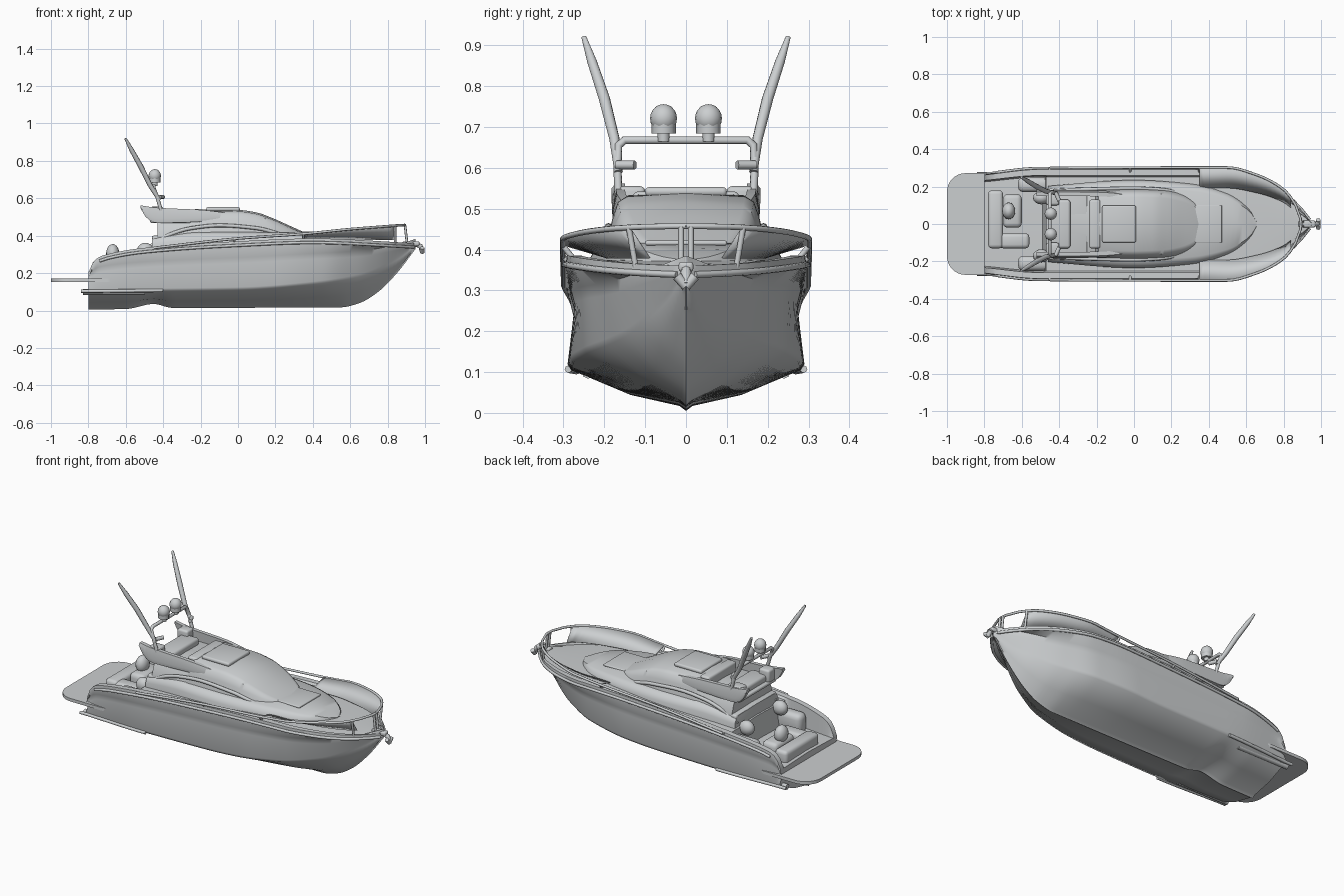
import bpy, bmesh, math
from mathutils import Vector

if "Cube" in bpy.data.objects:
    bpy.data.objects.remove(bpy.data.objects["Cube"])

GREY = (0.6, 0.62, 0.63, 1)
paint = bpy.data.materials.new("light_grey")
paint.use_nodes = True
paint.diffuse_color = GREY
paint.node_tree.nodes["Principled BSDF"].inputs["Base Color"].default_value = GREY


def curve(*pts):
    """Smooth, non-overshooting function through the given (x, value) pairs."""
    n = len(pts)
    d = [(pts[i + 1][1] - pts[i][1]) / (pts[i + 1][0] - pts[i][0]) for i in range(n - 1)]
    m = [d[0]] + [2 * a * b / (a + b) if a * b > 0 else 0 for a, b in zip(d, d[1:])] + [d[-1]]

    def value(x):
        x = min(max(x, pts[0][0]), pts[-1][0])
        i = max(k for k in range(n - 1) if k == 0 or pts[k][0] <= x)
        h = pts[i + 1][0] - pts[i][0]
        t = (x - pts[i][0]) / h
        u = 1 - t
        return (u * u * (1 + 2 * t) * pts[i][1] + t * t * (3 - 2 * t) * pts[i + 1][1]
                + h * t * u * (u * m[i] - t * m[i + 1]))
    return value


def finish(ob, angle=35):
    bpy.ops.object.select_all(action='DESELECT')
    ob.select_set(True)
    bpy.context.view_layer.objects.active = ob
    bpy.ops.object.shade_smooth_by_angle(angle=math.radians(angle))
    return ob


def from_bmesh(name, bm, angle=35):
    bmesh.ops.recalc_face_normals(bm, faces=bm.faces)
    me = bpy.data.meshes.new(name)
    bm.to_mesh(me)
    bm.free()
    me.materials.append(paint)
    ob = bpy.data.objects.new(name, me)
    bpy.context.collection.objects.link(ob)
    return finish(ob, angle)


def skin(name, rings, angle=40):
    """Join closed rings of points into a capped solid."""
    bm = bmesh.new()
    rings = [[bm.verts.new(p) for p in ring] for ring in rings]
    for a, b in zip(rings, rings[1:]):
        for j in range(len(a)):
            bm.faces.new((a[j], a[j - 1], b[j - 1], b[j]))
    bm.faces.new(rings[0])
    bm.faces.new(rings[-1])
    return from_bmesh(name, bm, angle)


def loft(name, xs, half, angle=40):
    """Skin mirrored half sections half(x) -> [(y, z)] running from bottom to top centre."""
    rings = []
    for x in xs:
        h = half(x)
        rings.append([(x, y, z) for y, z in h + [(-y, z) for y, z in reversed(h[1:-1])]])
    return skin(name, rings, angle)


def box(name, lo, hi, bevel=0.01, upright=False, segments=3):
    bm = bmesh.new()
    bmesh.ops.create_cube(bm, size=1)
    lo, hi = Vector(lo), Vector(hi)
    for v in bm.verts:
        v.co = (lo + hi) / 2 + Vector(a * b for a, b in zip(v.co, hi - lo))
    edges = [e for e in bm.edges if not upright
             or abs(e.verts[0].co.z - e.verts[1].co.z) > 0.001]
    bmesh.ops.bevel(bm, geom=edges, offset=bevel, segments=segments,
                    affect='EDGES', profile=0.5)
    return from_bmesh(name, bm)


def ball(name, at, scale):
    bm = bmesh.new()
    bmesh.ops.create_uvsphere(bm, u_segments=16, v_segments=10, radius=1)
    for v in bm.verts:
        v.co = Vector(at) + Vector(a * b for a, b in zip(v.co, scale))
    return from_bmesh(name, bm, 60)


def tube(name, pts, r, radii=None):
    cu = bpy.data.curves.new(name, 'CURVE')
    cu.dimensions = '3D'
    cu.bevel_depth, cu.bevel_resolution, cu.use_fill_caps = r, 2, True
    sp = cu.splines.new('POLY')
    sp.points.add(len(pts) - 1)
    for i, (p, q) in enumerate(zip(sp.points, pts)):
        p.co = (*q, 1)
        p.radius = radii[i] if radii else 1
    cu.materials.append(paint)
    ob = bpy.data.objects.new(name, cu)
    bpy.context.collection.objects.link(ob)
    bpy.ops.object.select_all(action='DESELECT')
    ob.select_set(True)
    bpy.context.view_layer.objects.active = ob
    bpy.ops.object.convert(target='MESH')
    return finish(bpy.context.object, 60)


def span(a, b, n):
    return [a + (b - a) * i / n for i in range(n + 1)]


# Hull lines
keel = curve((-.8, .005), (-.6, .008), (-.45, .035), (-.35, .014), (.55, .017),
             (.65, .04), (.75, .1), (.85, .2), (.95, .33))
chine_y = curve((-.8, .27), (-.4, .29), (.2, .285), (.45, .25), (.62, .18),
                (.75, .11), (.85, .05), (.95, .003))
chine_z = curve((-.8, .1), (0, .11), (.4, .14), (.65, .18), (.85, .27), (.95, .345))
sheer_y = curve((-.8, .265), (-.5, .295), (.3, .295), (.5, .285), (.65, .245),
                (.8, .165), (.9, .07), (.95, .006))
sheer_z = curve((-.8, .2), (-.77, .265), (-.72, .295), (-.5, .335), (0, .37),
                (.4, .385), (.95, .36))


def hull_section(x):
    cy, cz, sy, sz = chine_y(x), chine_z(x), sheer_y(x), sheer_z(x)
    deck = sz - .012 if x > -.47 else .2
    mid_y, mid_z = cy * .45 + sy * .55, cz * .45 + sz * .55
    return [(0, keel(x)), (cy * .06, keel(x) + .012), (cy * .5, keel(x) * .55 + cz * .45 - .004),
            (cy * .97, cz), (cy, cz + .015), (mid_y - .06 * sy, mid_z),
            (mid_y - .035 * sy, mid_z + .03), (sy, sz - .025), (sy * .99, sz),
            (sy * .88, sz), (sy * .85, deck), (0, deck + .008)]


loft("hull", span(-.8, .95, 90), hull_section, 50)
box("swim_platform", (-1, -.272, .152), (-.6, .272, .17), .1, True, 8)
for s, side in ((1, "left"), (-1, "right")):
    tube(side + "_rub_rail", [(x, s * (sheer_y(x) + .003), sheer_z(x) - .022)
                              for x in span(-.74, .94, 40)], .008)
    tube(side + "_spray_rail", [(x, s * (chine_y(x) - .002), chine_z(x) + .003)
                                for x in span(-.84, -.4, 10)], .009)
    tube(side + "_exhaust", [(-.83, s * .24, .1), (-.5, s * .24, .1)], .016)

# Raised foredeck and cabin
trunk_y = curve((-.5, .2), (0, .235), (.3, .215), (.5, .165), (.6, .1), (.64, .05), (.655, .015))
trunk_z = curve((-.5, .39), (-.2, .42), (.35, .415), (.55, .4), (.655, .375))
loft("foredeck_trunk", span(-.46, .655, 44), lambda x: [
    (0, .3), (trunk_y(x), .3), (trunk_y(x), trunk_z(x) - .04),
    (trunk_y(x) * .93, trunk_z(x) - .012), (trunk_y(x) * .82, trunk_z(x)), (0, trunk_z(x) + .004)])
cabin_y = curve((-.43, .175), (0, .185), (.15, .178), (.25, .155), (.33, .11), (.37, .05))
roof_z = curve((-.2, .535), (0, .532), (.1, .518), (.18, .49), (.27, .45), (.37, .405))


def cabin_section(x):
    y, z = cabin_y(x), roof_z(x) if x > -.2 else .485
    low = min(z, .4)
    return [(0, .36), (y * 1.08, .36), (y * 1.07, low), (y * .97, low + (z - low) * .6),
            (y * .9, low + (z - low) * .88), (y * .78, z - .002), (0, z + .006)]


loft("cabin", span(-.43, .37, 50), cabin_section)
box("aft_bulkhead", (-.46, -.19, .19), (-.42, .19, .4))
box("flybridge_floor", (-.47, -.17, .468), (-.25, .17, .488), .008)
box("roof_hatch", (-.17, -.1, .53), (.01, .1, .553), .01)
box("foredeck_hatch", (.32, -.1, .41), (.47, .1, .422), .005)
box("flybridge_seat", (-.45, -.13, .48), (-.34, .13, .525), .015)
box("helm_console", (-.24, -.13, .48), (-.18, .13, .542), .012)

# Flybridge wings, window brows and side windows
wing_top = curve((-.52, .562), (-.44, .55), (-.2, .538), (.05, .505))
wing_low = curve((-.52, .545), (-.48, .485), (-.43, .468), (-.2, .475), (.05, .49))
wing_in = curve((-.52, 0), (-.2, .002), (.05, .024))
arch = curve((-.46, .35), (-.38, .4), (-.25, .44), (-.1, .455), (.1, .44), (.25, .4))
for s, side in ((1, "left"), (-1, "right")):
    skin(side + "_flybridge_wing", [[(x, s * (y - wing_in(x)), z) for y, z in (
        (.155, wing_low(x)), (.178, wing_low(x)), (.182, wing_low(x) * .7 + wing_top(x) * .3),
        (.172, wing_top(x)), (.15, wing_top(x)))] for x in span(-.52, .05, 24)])
    tube(side + "_window_brow", [(x, s * (cabin_y(x) * 1.02 + .002), arch(x))
                                 for x in span(-.46, .25, 24)], .01)
    box(side + "_flybridge_cushion", (-.47, min(s * .1, s * .165), .48),
        (-.4, max(s * .1, s * .165), .555), .012)
    box(side + "_cockpit_step", (-.62, min(s * .17, s * .25), .18),
        (-.45, max(s * .17, s * .25), .3), .03)

# Aft cockpit furniture
box("aft_sofa", (-.78, -.13, .18), (-.7, .18, .265), .02)
box("sofa_return", (-.72, -.13, .18), (-.56, -.05, .26), .02)
box("cockpit_table", (-.7, -.02, .18), (-.6, .16, .28), .025)
ball("round_seat", (-.67, .07, .305), (.035, .045, .05))
for y in (-.17, .14):
    ball("cockpit_chair", (-.495, y, .32), (.045, .035, .042))

# Radar arch, domes and aerials
tube("radar_arch", [(-.41, -.165, .53), (-.43, -.168, .6), (-.45, -.165, .655), (-.45, -.15, .668),
                    (-.45, .15, .668), (-.45, .165, .655), (-.43, .168, .6), (-.41, .165, .53)], .01)
for s, side in ((1, "left"), (-1, "right")):
    ball(side + "_radar_dome", (-.445, s * .055, .721), (.033, .033, .035))
    tube(side + "_dome_base", [(-.445, s * .055, .684), (-.445, s * .055, .715)], .03)
    tube(side + "_dome_stem", [(-.445, s * .055, .665), (-.445, s * .055, .69)], .015)
    tube(side + "_aerial", [(-.42, s * .165, .59), (-.47, s * .175, .67), (-.52, s * .2, .77),
                            (-.57, s * .23, .86), (-.602, s * .25, .92)], .013,
         [.8, 1, 1.1, .95, .5])
    tube(side + "_arch_lamp", [(-.4, s * .125, .607), (-.42, s * .17, .607)], .011)

# Bow rail with side screens
rail_y = curve((-.45, .3), (.35, .302), (.5, .302), (.65, .265), (.8, .185), (.87, .09), (.89, .03))
rail_z = curve((-.45, .335), (0, .385), (.35, .41), (.6, .435), (.88, .457))
for s, side in ((1, "left"), (-1, "right")):
    tube(side + "_rail", [(x, s * rail_y(x), rail_z(x)) for x in span(-.45, .89, 50)]
         + [(.893, 0, .457)], .007)
    for x in (-.45, -.02, .35, .84):
        tube(side + "_stanchion", [(x, s * rail_y(x), rail_z(x)),
                                   (x, s * sheer_y(x) * .93, sheer_z(x) - .01)], .007)
    tube(side + "_bow_post", [(.893, s * .012, .455), (.905, s * .012, .35)], .007)
    bm = bmesh.new()
    rows = [[bm.verts.new(p) for p in ((x, s * rail_y(x), rail_z(x)),
            (x, s * rail_y(x) * .64, .378))] for x in span(.35, .84, 20)]
    for a, b in zip(rows, rows[1:]):
        bm.faces.new((a[0], a[1], b[1], b[0]))
    screen = from_bmesh(side + "_screen", bm)
    screen.modifiers.new("thickness", 'SOLIDIFY').thickness = .004

# Anchor and bow roller
box("bow_roller", (.88, -.018, .345), (.97, .018, .37), .008)
tube("anchor_shank", [(.93, 0, .36), (.975, 0, .345), (.985, 0, .315)], .013)
for s, side in ((1, "left"), (-1, "right")):
    tube(side + "_anchor_fluke", [(.985, 0, .31), (.985, s * .022, .335)], .012)
